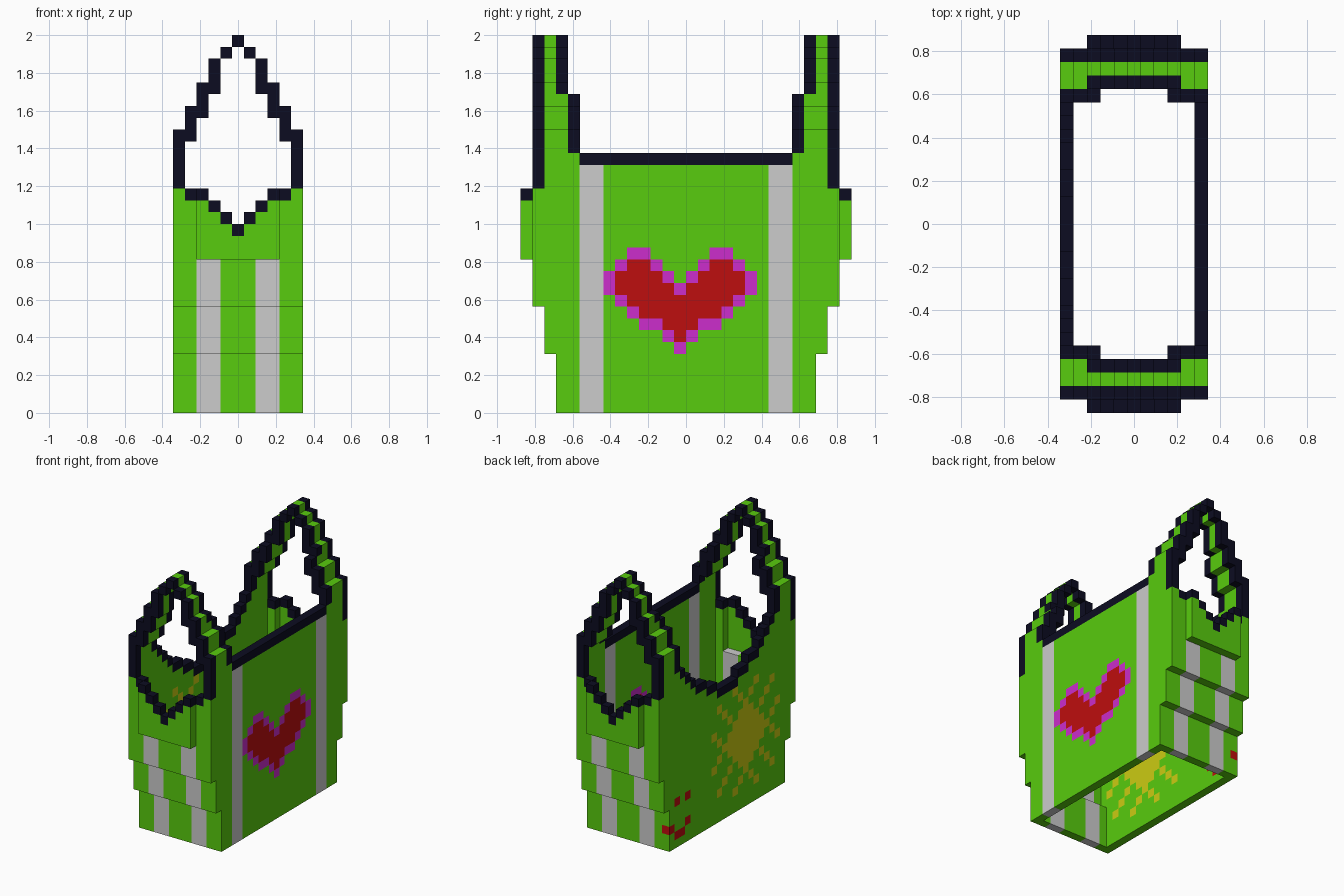
import bpy, bmesh
from mathutils import Vector

if "Cube" in bpy.data.objects:
    bpy.data.objects.remove(bpy.data.objects["Cube"], do_unlink=True)

U = 1 / 16  # edge length of one block


def linear(c):
    c /= 255
    return c / 12.92 if c <= 0.04045 else ((c + 0.055) / 1.055) ** 2.4


def material(name, *rgb):
    m = bpy.data.materials.new(name)
    col = [linear(c) for c in rgb] + [1]
    m.use_nodes = True
    m.diffuse_color = col
    bsdf = m.node_tree.nodes["Principled BSDF"]
    bsdf.inputs["Base Color"].default_value = col
    bsdf.inputs["Roughness"].default_value = 0.9
    return m


MATS = [material("bag_green", 88, 204, 14), material("outline_black", 12, 12, 33),
        material("stripe_gray", 204, 204, 204), material("heart_red", 190, 14, 14),
        material("heart_border_magenta", 204, 45, 204), material("sun_yellow", 204, 204, 18)]
GREEN, BLACK, GRAY, RED, MAGENTA, YELLOW = range(6)


def fill(part, xs, ys, z0, z1, colour):
    for x in xs:
        for y in ys:
            for z in range(z0, z1):
                part[x, y, z] = colour


def both(a):
    return {a, -a}


# Side walls: one block thick, stepping outward at the ends
def side_wall(x, rim):
    part = {}
    for b, top in enumerate(rim):
        ys = (b, -1 - b)
        fill(part, [x], ys, 0, top - 1, GREEN)
        fill(part, [x], ys, top - 1, top, BLACK)
    for b, low in ((9, 0), (10, 0), (11, 5), (12, 9)):
        fill(part, [x], (b, -1 - b), low, 24, GREEN)
    fill(part, [x], (9, -10), min(22, rim[-1]), 24, BLACK)
    fill(part, [x], (12, -13), 19, 24, BLACK)
    return part


heart_wall = side_wall(5, [22] * 9)
sun_wall = side_wall(-5, [16, 16, 17, 17, 18, 18, 19, 20, 21])
fill(heart_wall, [5], (7, 8, -8, -9), 0, 21, GRAY)

# Heart, row by row from the tip: border and red spans, measured from its centre
HEART = [((0, 0), None), ((1, 1), (0, 0)), ((2, 3), (0, 1)), ((4, 4), (0, 3)), ((5, 5), (0, 4)),
         ((6, 6), (1, 5)), ((6, 6), (2, 5)), ((5, 5), (3, 4)), ((3, 4), None)]
for row, spans in enumerate(HEART):
    for span, colour in zip(spans, (MAGENTA, RED)):
        for u in range(span[0], span[1] + 1) if span else ():
            fill(heart_wall, [5], (u - 1, -u - 1), 5 + row, 6 + row, colour)
for u, row in ((0, 10), (1, 11), (2, 12)):  # notch between the lobes
    fill(heart_wall, [5], (u - 1, -u - 1), row, row + 1, MAGENTA)

# Sun: round middle with three diagonal rays in each corner
for a in range(-6, 7):
    for b in range(-6, 7):
        p, q = abs(a), abs(b)
        ray = (p == q and p <= 5) or (abs(p - q) == 4 and max(p, q) <= 6)
        if ray or p * p + q * q <= 10:
            sun_wall[-5, a - 4, b + 8] = YELLOW

# Small smile beside the corner
for y, z in ((10, 2), (9, 1), (8, 1), (7, 2), (9, 5), (7, 5)):
    sun_wall[-5, y, z] = RED


# Ends: three overhanging tiers, a front panel and its shoulders
def bag_end():
    part = {}
    for y, z0, z1 in ((10, 0, 5), (11, 5, 9), (12, 9, 13)):
        fill(part, range(-4, 5), [y], z0, z1, GREEN)
        fill(part, (-3, -2, 2, 3), [y], z0, z1, GRAY)
    for a, top in enumerate((16, 17, 18, 19)):
        fill(part, both(a), [13], 13, top - 1, GREEN)
        fill(part, both(a), [13], top - 1, top, BLACK)
    fill(part, both(4), [12], 13, 18, GREEN)
    fill(part, both(4), [12], 18, 19, BLACK)
    return part


# Handles: pointed arch with a green core between black faces
def handle():
    part = {}
    for a, (z0, z1) in enumerate(((31, 32), (30, 31), (27, 30), (25, 28), (23, 26))):
        xs = both(a)
        fill(part, xs, [12], z0, z1, BLACK)
        fill(part, xs, [11], z0, z1, GREEN)
        fill(part, xs, [10], z0, min(z1, 27), GREEN)
        fill(part, xs, [10], max(z0, 27), z1, BLACK)
        fill(part, xs, [9], z0, min(z1, 27), BLACK)
    return part


def flipped(part):
    return {(x, -1 - y, z): c for (x, y, z), c in part.items()}


parts = {"right_wall_with_heart": heart_wall, "left_wall_with_sun": sun_wall,
         "back_end": bag_end(), "front_end": flipped(bag_end()),
         "back_handle": handle(), "front_handle": flipped(handle())}
solid = set().union(*parts.values())


# Turn each part's blocks into a mesh of its exposed faces
def build(name, part):
    bm = bmesh.new()
    cache = {}

    def vert(p):
        key = tuple(p)
        if key not in cache:
            cache[key] = bm.verts.new(((p[0] - 0.5) * U, p[1] * U, p[2] * U))
        return cache[key]

    for cell, colour in part.items():
        for axis in range(3):
            for side in (0, 1):
                near = list(cell)
                near[axis] += 2 * side - 1
                if tuple(near) in solid:
                    continue
                s, t = Vector((0, 0, 0)), Vector((0, 0, 0))
                s[(axis + 1) % 3] = t[(axis + 2) % 3] = 1
                o = Vector(cell)
                o[axis] += side
                loop = [o, o + s, o + s + t, o + t]
                face = bm.faces.new([vert(p) for p in (loop if side else loop[::-1])])
                face.material_index = colour
    mesh = bpy.data.meshes.new(name)
    bm.to_mesh(mesh)
    bm.free()
    for m in MATS:
        mesh.materials.append(m)
    obj = bpy.data.objects.new(name, mesh)
    bpy.context.collection.objects.link(obj)


for name, part in parts.items():
    build(name, part)
